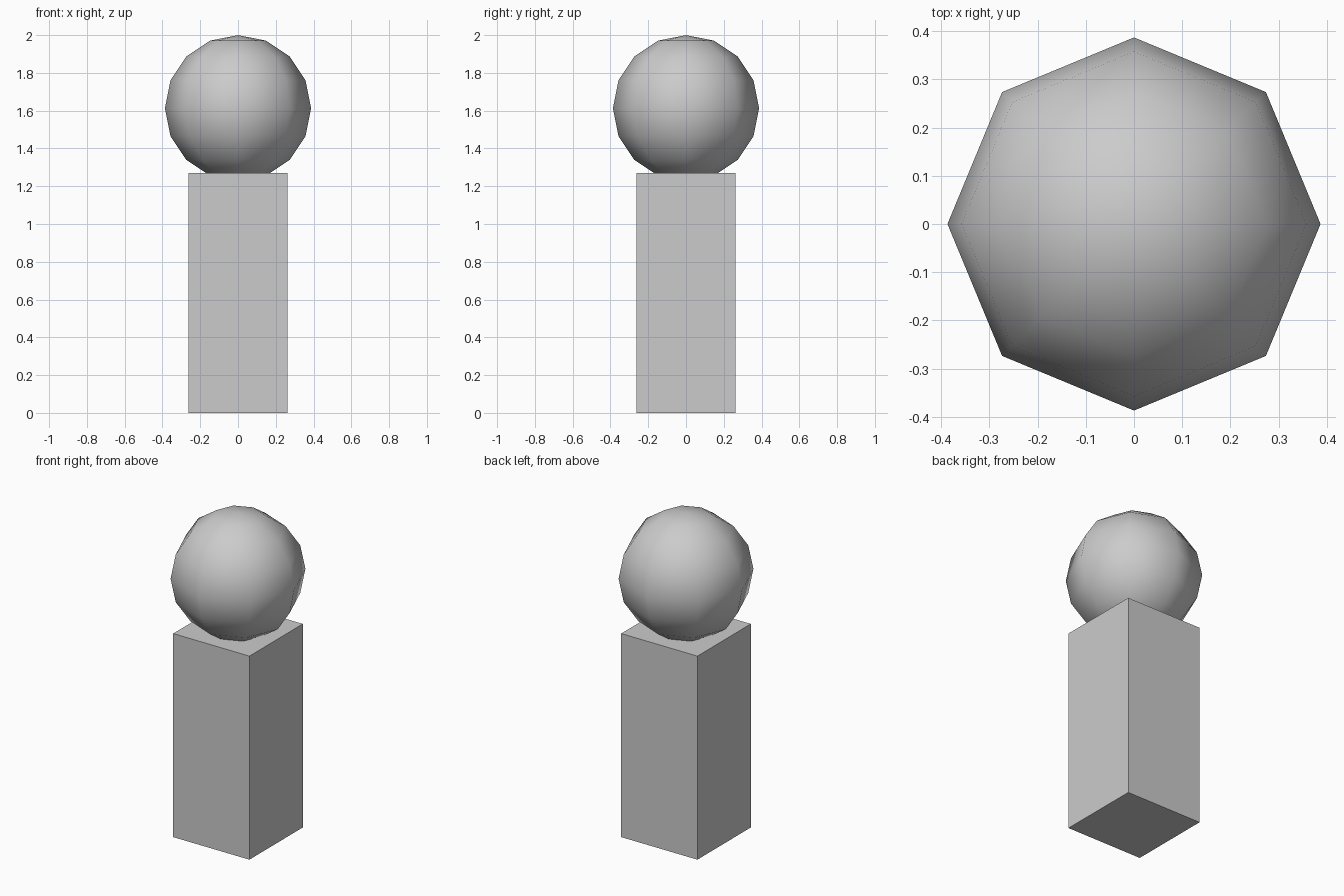
import bpy

if "Cube" in bpy.data.objects:
    bpy.data.objects.remove(bpy.data.objects["Cube"])

HALF_WIDTH = 0.263
POST_HEIGHT = 1.27
RADIUS = 0.387

# Square post standing on the ground
bpy.ops.mesh.primitive_cube_add(size=1, location=(0, 0, POST_HEIGHT / 2))
post = bpy.context.object
post.name = "post"
post.scale = (2 * HALF_WIDTH, 2 * HALF_WIDTH, POST_HEIGHT)
bpy.ops.object.transform_apply(location=False, rotation=False, scale=True)

# Low-poly smooth ball, slightly sunk into the top of the post
bpy.ops.mesh.primitive_uv_sphere_add(segments=8, ring_count=8, radius=RADIUS,
                                     location=(0, 0, 2 - RADIUS))
ball = bpy.context.object
ball.name = "ball"
bpy.ops.object.shade_smooth()
